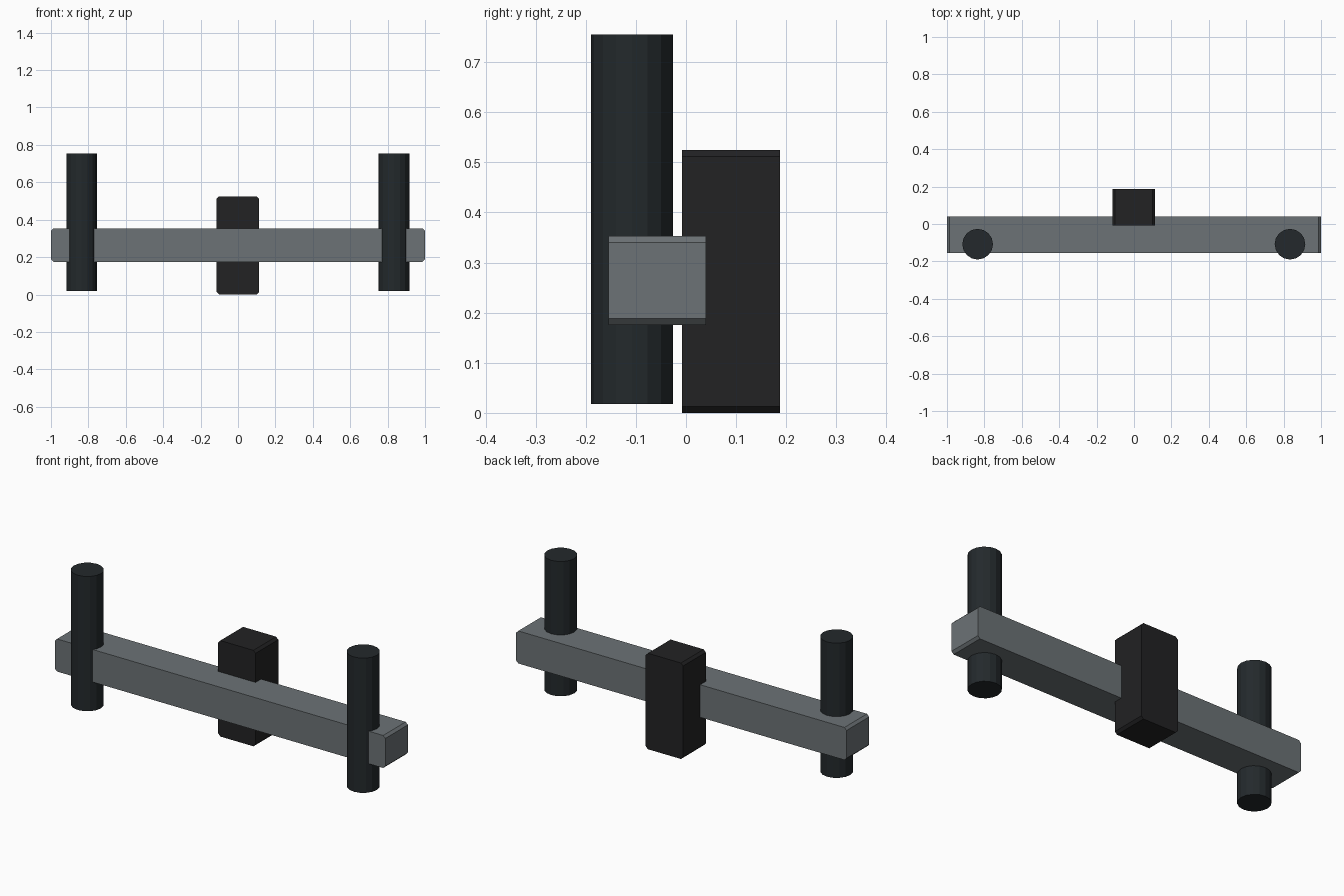
import bpy, bmesh
from mathutils import Matrix

if "Cube" in bpy.data.objects:
    bpy.data.objects.remove(bpy.data.objects["Cube"])


def material(name, rgb):
    m = bpy.data.materials.new(name)
    m.diffuse_color = (*rgb, 1)
    m.use_nodes = True
    m.node_tree.nodes["Principled BSDF"].inputs["Base Color"].default_value = m.diffuse_color
    return m


def add_object(name, bm, mat):
    me = bpy.data.meshes.new(name)
    bm.to_mesh(me)
    bm.free()
    me.materials.append(mat)
    ob = bpy.data.objects.new(name, me)
    bpy.context.collection.objects.link(ob)
    return ob


def chamfered_box(name, lo, hi, chamfer, mat):
    """Box with only its depth (y) edges chamfered."""
    bm = bmesh.new()
    size = [h - l for l, h in zip(lo, hi)]
    mid = [(h + l) / 2 for l, h in zip(lo, hi)]
    bmesh.ops.create_cube(bm, size=1, matrix=Matrix.Translation(mid) @ Matrix.Diagonal((*size, 1)))
    depth_edges = [e for e in bm.edges
                   if abs(e.verts[0].co.y - e.verts[1].co.y) > size[1] / 2]
    bmesh.ops.bevel(bm, geom=depth_edges, offset=chamfer, segments=1, affect='EDGES')
    return add_object(name, bm, mat)


def post(name, x, y, radius, z0, z1, mat):
    bm = bmesh.new()
    bmesh.ops.create_cone(bm, cap_ends=True, segments=16, radius1=radius, radius2=radius,
                          depth=z1 - z0, matrix=Matrix.Translation((x, y, (z0 + z1) / 2)))
    return add_object(name, bm, mat)


grey = material("grey_metal", (0.15, 0.17, 0.18))
black = material("black_mount", (0.016, 0.016, 0.017))
dark = material("dark_grip", (0.017, 0.022, 0.025))

# Horizontal crossbar
chamfered_box("crossbar", (-1, -0.155, 0.175), (1, 0.04, 0.353), 0.013, grey)

# Mounting block behind the middle of the bar
chamfered_box("mounting_block", (-0.114, -0.008, 0), (0.112, 0.188, 0.525), 0.013, black)

# Upright round posts at both ends
for side, x in (("left", -0.836), ("right", 0.834)):
    post(side + "_post", x, -0.108, 0.082, 0.018, 0.755, dark)
